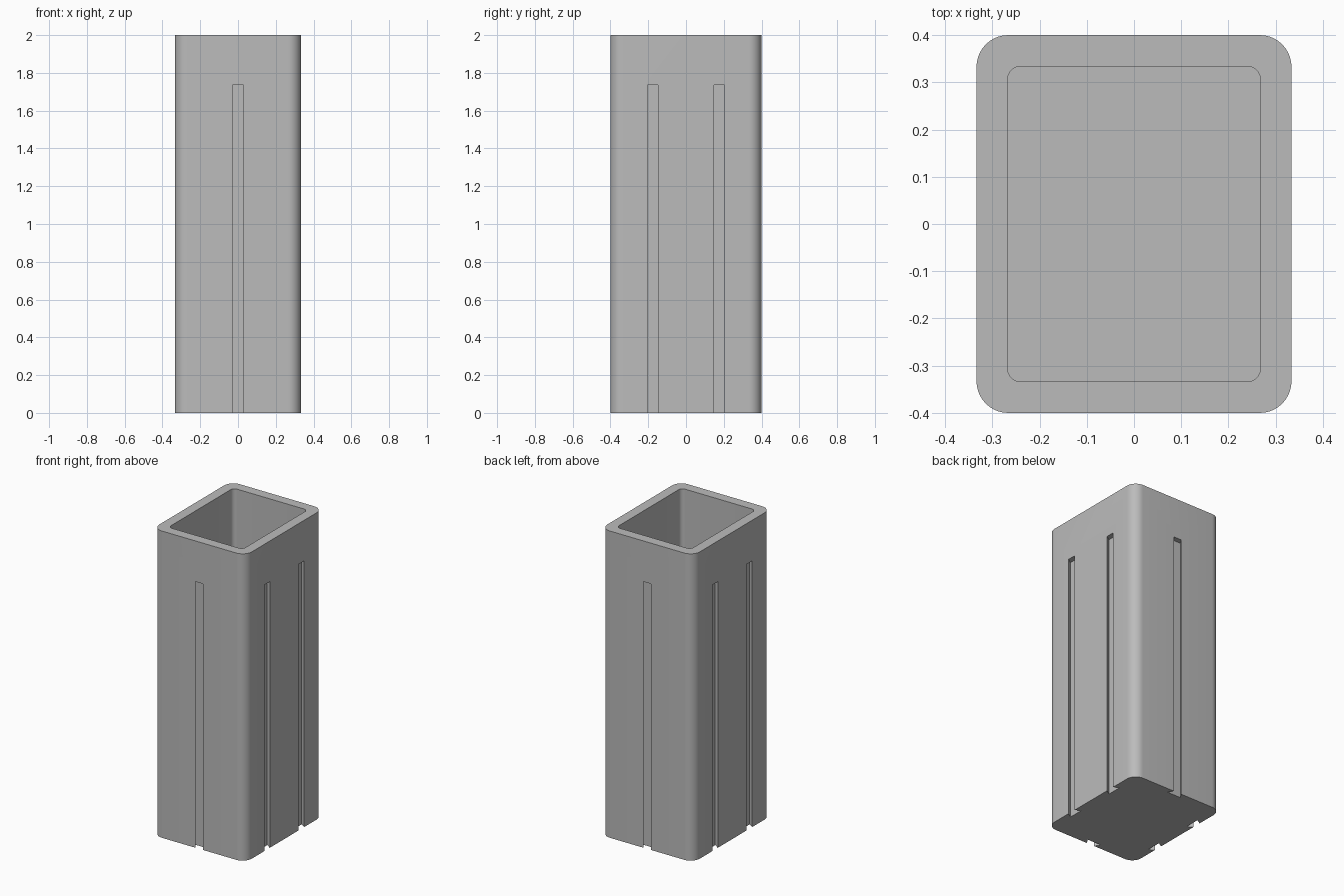
import bpy
import bmesh
import math

cube = bpy.data.objects.get("Cube")
if cube:
    bpy.data.objects.remove(cube, do_unlink=True)

WIDTH, DEPTH, HEIGHT = 0.667, 0.8, 2.0
WALL = 0.066
SLOT_TOP = 1.735

grey = bpy.data.materials.new("plain grey")
grey.use_nodes = True
colour = (0.5, 0.5, 0.5, 1)
grey.diffuse_color = colour
grey.node_tree.nodes["Principled BSDF"].inputs["Base Color"].default_value = colour


def rounded_rectangle(width, depth, radius, steps=10):
    """Outline points, counter-clockwise."""
    points = []
    for i, (sx, sy) in enumerate([(1, 1), (-1, 1), (-1, -1), (1, -1)]):
        for k in range(steps + 1):
            a = (i + k / steps) * math.pi / 2
            points.append((sx * (width / 2 - radius) + radius * math.cos(a),
                           sy * (depth / 2 - radius) + radius * math.sin(a)))
    return points


def prism(name, outline, bottom, top):
    """Extrude an outline upwards into a solid object."""
    bm = bmesh.new()
    face = bm.faces.new([bm.verts.new((x, y, bottom)) for x, y in outline])
    made = bmesh.ops.extrude_face_region(bm, geom=[face])["geom"]
    raised = [g for g in made if isinstance(g, bmesh.types.BMVert)]
    bmesh.ops.translate(bm, verts=raised, vec=(0, 0, top - bottom))
    bmesh.ops.recalc_face_normals(bm, faces=bm.faces)
    mesh = bpy.data.meshes.new(name)
    bm.to_mesh(mesh)
    bm.free()
    mesh.materials.append(grey)
    obj = bpy.data.objects.new(name, mesh)
    bpy.context.collection.objects.link(obj)
    return obj


def cut(body, cutter):
    """Subtract a cutter and hide it."""
    mod = body.modifiers.new(cutter.name, "BOOLEAN")
    mod.operation = "DIFFERENCE"
    mod.solver = "EXACT"
    mod.object = cutter
    bpy.context.view_layer.objects.active = body
    bpy.ops.object.modifier_apply(modifier=mod.name)
    bpy.data.objects.remove(cutter, do_unlink=True)


# Rounded box with an open top
body = prism("slotted_box", rounded_rectangle(WIDTH, DEPTH, 0.067), 0, HEIGHT)
cut(body, prism("cavity", rounded_rectangle(WIDTH - 2 * WALL, DEPTH - 2 * WALL, 0.028),
                WALL, HEIGHT + 0.1))

# Dovetail grooves, wider inside than at the surface: (half width, depth)
MOUTH, INNER, SINK, OUT = 0.028, 0.05, 0.034, 0.02
flare = (INNER - MOUTH) / SINK
lip = MOUTH - flare * OUT
dovetail = [(-lip, -OUT), (lip, -OUT), (INNER, SINK), (-INNER, SINK)]


def groove(name, offset, distance, angle):
    c, s = math.cos(angle), math.sin(angle)
    outline = []
    for along, sink in dovetail:
        x, y = along + offset, sink - distance
        outline.append((x * c - y * s, x * s + y * c))
    cut(body, prism(name, outline, -0.1, SLOT_TOP))


for turn in (0, 2):
    groove("end_groove", 0, DEPTH / 2, turn * math.pi / 2)
for turn in (1, 3):
    for offset in (-0.177, 0.177):
        groove("side_groove", offset, WIDTH / 2, turn * math.pi / 2)

# Smooth corners, sharp edges
bpy.ops.object.select_all(action="DESELECT")
body.select_set(True)
bpy.context.view_layer.objects.active = body
bpy.ops.object.shade_smooth_by_angle(angle=math.radians(30))
